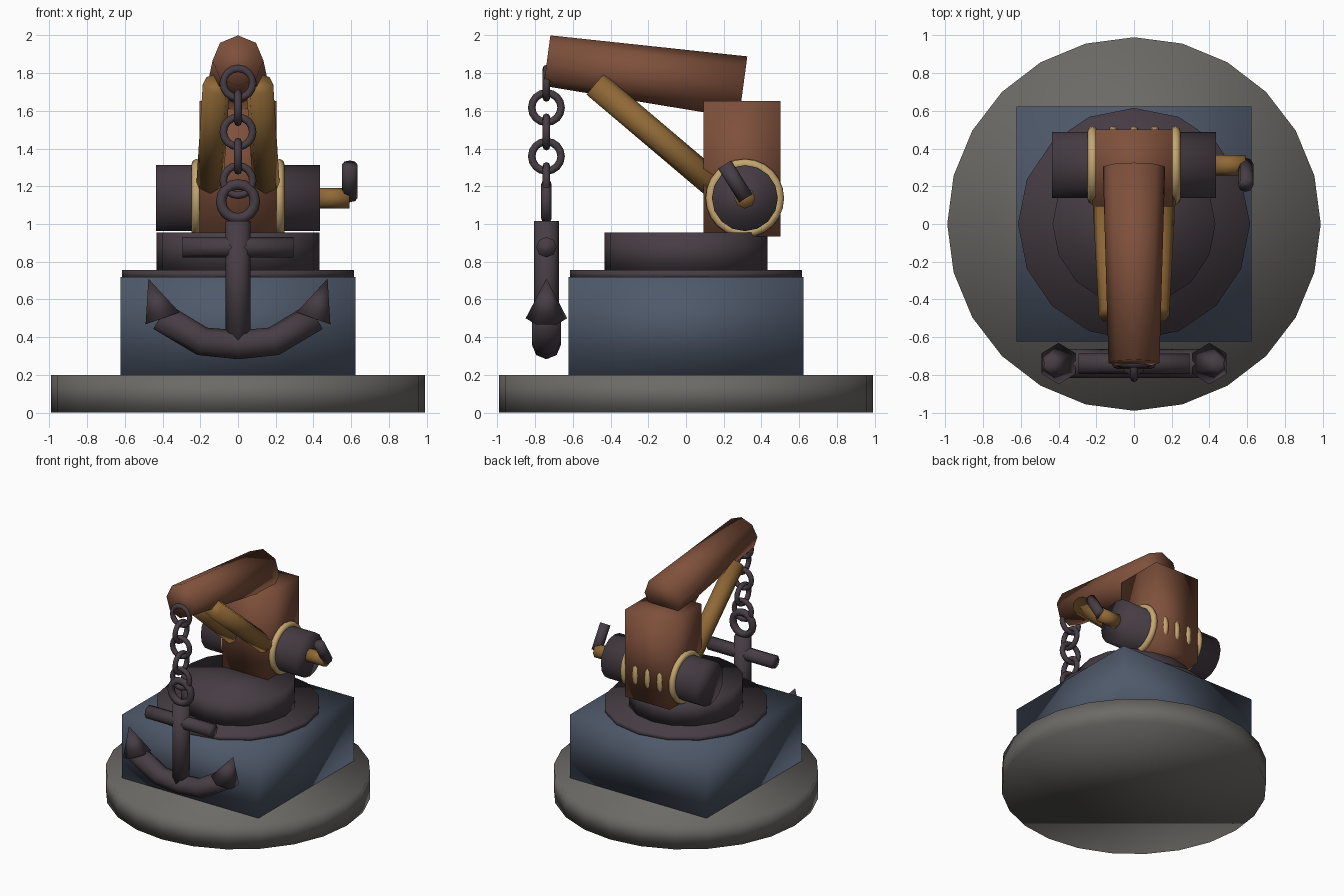
import bpy, bmesh, math
from mathutils import Vector, Matrix

cube = bpy.data.objects.get("Cube")
if cube:
    bpy.data.objects.remove(cube, do_unlink=True)


def material(name, rgb):
    m = bpy.data.materials.new(name)
    m.use_nodes = True
    m.diffuse_color = (*rgb, 1)
    m.node_tree.nodes["Principled BSDF"].inputs["Base Color"].default_value = (*rgb, 1)
    return m


STONE = material("grey stone", (0.15, 0.145, 0.135))
SLATE = material("slate blue", (0.078, 0.1, 0.145))
IRON = material("dark iron", (0.062, 0.047, 0.058))
WOOD = material("red brown wood", (0.21, 0.08, 0.044))
AMBER = material("amber wood", (0.28, 0.14, 0.038))
ROPE = material("tan rope", (0.56, 0.38, 0.16))


def finish(name, bm, mat):
    bmesh.ops.recalc_face_normals(bm, faces=bm.faces)
    for f in bm.faces:
        f.smooth = True
    mesh = bpy.data.meshes.new(name)
    bm.to_mesh(mesh)
    bm.free()
    mesh.materials.append(mat)
    obj = bpy.data.objects.new(name, mesh)
    bpy.context.collection.objects.link(obj)
    return obj


def box(name, center, size, mat):
    bm = bmesh.new()
    bmesh.ops.create_cube(bm, size=1, matrix=Matrix.Translation(center) @ Matrix.Diagonal((*size, 1)))
    return finish(name, bm, mat)


def tube(name, points, radii, sides, mat):
    """Capped tube along a path; a zero radius makes a pointed end."""
    bm = bmesh.new()
    pts = [Vector(p) for p in points]
    along = (pts[-1] - pts[0]).normalized()
    ref = Vector((0, 1, 0)) if abs(along.z) > 0.7 else Vector((0, 0, 1))
    rings = []
    for i, p in enumerate(pts):
        t = (pts[min(i + 1, len(pts) - 1)] - pts[max(i - 1, 0)]).normalized()
        u = (ref - t * ref.dot(t)).normalized()
        v = t.cross(u)
        if radii[i] == 0:
            rings.append([bm.verts.new(p)])
            continue
        angles = [math.tau * k / sides for k in range(sides)]
        rings.append([bm.verts.new(p + radii[i] * (u * math.cos(a) + v * math.sin(a))) for a in angles])
    for a, b in zip(rings, rings[1:]):
        for k in range(sides):
            n = (k + 1) % sides
            if len(b) == 1:
                bm.faces.new((a[k], a[n], b[0]))
            else:
                bm.faces.new((a[k], a[n], b[n], b[k]))
    for ring in (rings[0], rings[-1]):
        if len(ring) > 2:
            bm.faces.new(ring)
    return finish(name, bm, mat)


def ring(name, center, axis, major, minor, mat, count=16, sides=8):
    """Torus whose hole points along the given axis."""
    bm = bmesh.new()
    rot = Vector(axis).to_track_quat('Z', 'Y').to_matrix()
    loops = []
    for i in range(count):
        a = math.tau * i / count
        loop = []
        for k in range(sides):
            b = math.tau * k / sides
            r = major + minor * math.cos(b)
            local = Vector((r * math.cos(a), r * math.sin(a), minor * math.sin(b)))
            loop.append(bm.verts.new(Vector(center) + rot @ local))
        loops.append(loop)
    for i in range(count):
        p, q = loops[i], loops[(i + 1) % count]
        for k in range(sides):
            n = (k + 1) % sides
            bm.faces.new((p[k], q[k], q[n], p[n]))
    return finish(name, bm, mat)


# Base and turntable
tube("base_disc", [(0, 0, 0), (0, 0, 0.2)], [0.99] * 2, 24, STONE)
box("pedestal", (0, 0, 0.46), (1.245, 1.245, 0.52), SLATE)
tube("turntable_plate", [(0, 0, 0.71), (0, 0, 0.755)], [0.615] * 2, 16, IRON)
tube("turntable_drum", [(0, 0, 0.75), (0, 0, 0.955)], [0.432] * 2, 16, IRON)

# Post, tapered boom and braces
box("post", (0, 0.297, 1.293), (0.41, 0.41, 0.716), WOOD)
tube("boom", [(0, -0.737, 1.866), (0, 0.303, 1.725)], [0.135, 0.165], 8, WOOD)
for side, label in ((1, "left"), (-1, "right")):
    tube(f"{label}_brace", [(side * 0.115, -0.48, 1.74), (side * 0.153, 0.22, 1.147)],
         [0.072] * 2, 8, AMBER)

# Winch with rope windings and crank
WY, WZ = 0.312, 1.137
tube("winch_drum", [(-0.435, WY, WZ), (0.435, WY, WZ)], [0.175] * 2, 16, IRON)
for i in range(-2, 3):
    ring(f"rope_winding_{i + 3}", (i * 0.11, WY, WZ), (1, 0, 0), 0.182, 0.026, ROPE, 24)
tube("crank_axle", [(0.42, WY, WZ), (0.59, WY, WZ)], [0.055] * 2, 8, AMBER)
tube("crank_handle", [(0.592, WY + 0.005, WZ), (0.592, 0.205, 1.315)], [0.041] * 2, 8, IRON)

# Chain links alternate direction, then the anchor ring
AY = -0.74
for i in range(5):
    axis = (0, 1, 0) if i % 2 == 0 else (1, 0, 0)
    ring(f"chain_link_{i + 1}", (0, AY, 1.746 - i * 0.129), axis, 0.078, 0.02, IRON)
ring("anchor_ring", (0, AY, 1.12), (0, 1, 0), 0.09, 0.028, IRON)

# Anchor
tube("anchor_shank", [(0, AY, 0.36), (0, AY, 1.015)], [0.067] * 2, 8, IRON)
tube("anchor_stock", [(-0.295, AY, 0.877), (0.295, AY, 0.877)], [0.054] * 2, 8, IRON)
half = [(0.19, 0.378), (0.41, 0.51)]
path = [(-x, AY, z) for x, z in reversed(half)] + [(0, AY, 0.36)] + [(x, AY, z) for x, z in half]
tube("anchor_arms", path, [0.077] * 5, 8, IRON)
for side, label in ((1, "left"), (-1, "right")):
    tube(f"{label}_fluke", [(side * 0.4, AY, 0.5), (side * 0.475, AY, 0.71)], [0.11, 0], 6, IRON)
